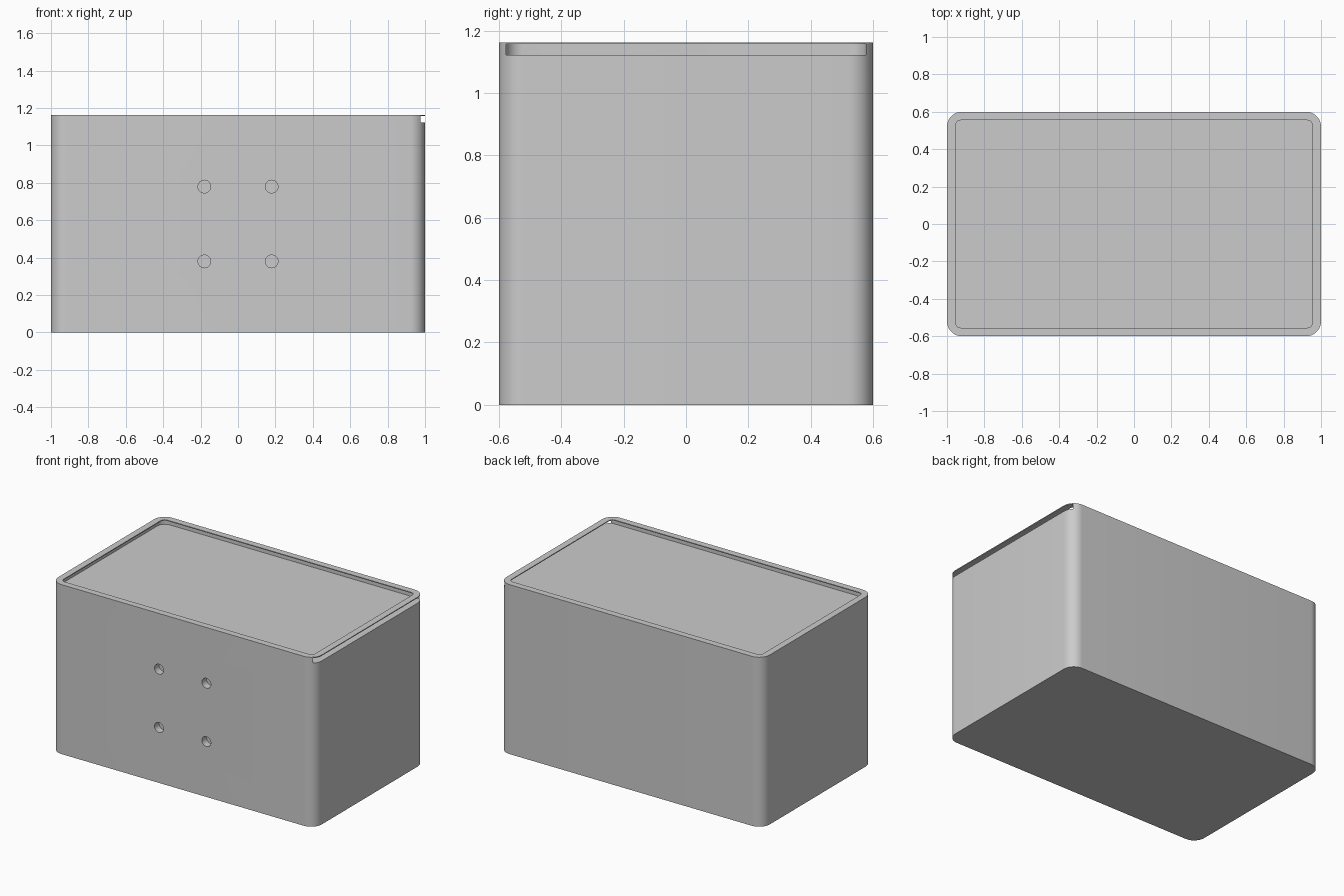
import bpy
from math import sin, cos, pi, radians

cube = bpy.data.objects.get("Cube")
if cube:
    bpy.data.objects.remove(cube, do_unlink=True)

HEIGHT = 1.163

grey = bpy.data.materials.new("plain grey")
grey.use_nodes = True
colour = (0.6, 0.6, 0.6, 1)
grey.diffuse_color = colour
grey.node_tree.nodes["Principled BSDF"].inputs["Base Color"].default_value = colour


def rounded_block(name, x0, x1, y, z0, z1, radius, steps=10):
    """Upright prism over a rectangle with rounded corners."""
    ring = []
    corners = [(x1, y, 1, 1), (x0, y, -1, 1), (x0, -y, -1, -1), (x1, -y, 1, -1)]
    for i, (cx, cy, sx, sy) in enumerate(corners):
        for k in range(steps + 1):
            a = (i + k / steps) * pi / 2
            ring.append((cx - sx * radius + radius * cos(a),
                         cy - sy * radius + radius * sin(a)))
    n = len(ring)
    verts = [(px, py, z) for z in (z0, z1) for px, py in ring]
    faces = [list(range(n))[::-1], list(range(n, 2 * n))]
    faces += [(i, (i + 1) % n, n + (i + 1) % n, n + i) for i in range(n)]
    mesh = bpy.data.meshes.new(name)
    mesh.from_pydata(verts, [], faces)
    mesh.materials.append(grey)
    obj = bpy.data.objects.new(name, mesh)
    bpy.context.collection.objects.link(obj)
    return obj


def cut(target, cutter):
    """Subtract the cutter and delete it."""
    cutter.hide_render = True
    mod = target.modifiers.new("cut", "BOOLEAN")
    mod.operation = "DIFFERENCE"
    mod.solver = "EXACT"
    mod.object = cutter
    bpy.context.view_layer.objects.active = target
    bpy.ops.object.modifier_apply(modifier=mod.name)
    bpy.data.objects.remove(cutter, do_unlink=True)


# Box body
box = rounded_block("box_body", -1, 1, 0.6, 0, HEIGHT, 0.08)

# Lid groove, open at the left end
cut(box, rounded_block("groove_cutter", -0.977, 1.2, 0.578, 1.122, 1.157, 0.055))

# Opening inside the thin top lip
cut(box, rounded_block("opening_cutter", -0.955, 0.955, 0.555, 1.14, 1.3, 0.03))

# Four screw holes in the front wall
for x in (-0.18, 0.18):
    for z in (0.38, 0.78):
        bpy.ops.mesh.primitive_cylinder_add(
            vertices=32, radius=0.034, depth=0.1,
            location=(x, -0.6, z), rotation=(pi / 2, 0, 0))
        hole = bpy.context.object
        hole.data.materials.append(grey)
        cut(box, hole)

bpy.ops.object.select_all(action="DESELECT")
box.select_set(True)
bpy.context.view_layer.objects.active = box
bpy.ops.object.shade_smooth_by_angle(angle=radians(30))
